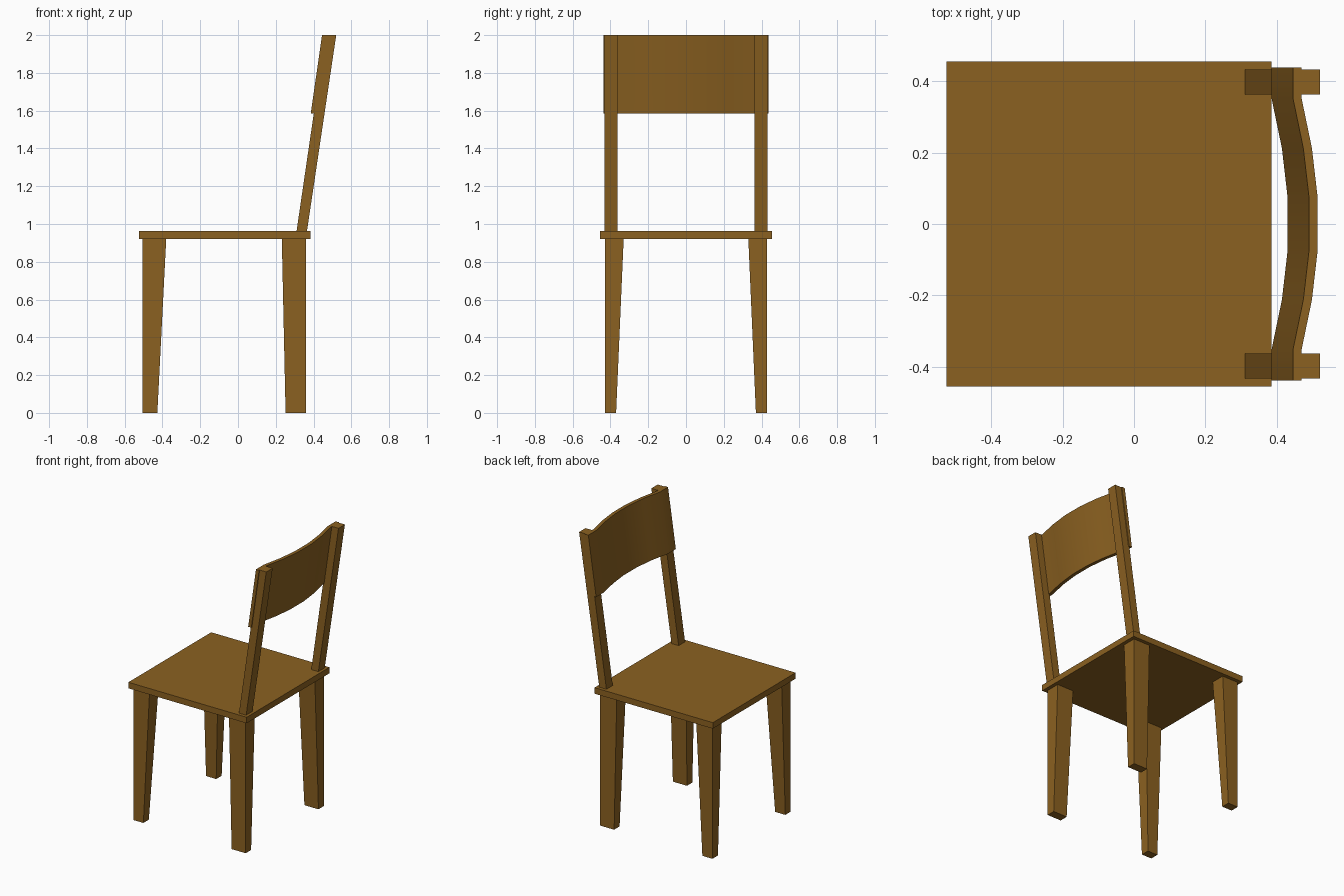
import bpy, math

if "Cube" in bpy.data.objects:
    bpy.data.objects.remove(bpy.data.objects["Cube"])

wood = bpy.data.materials.new("wood")
wood.diffuse_color = (0.26, 0.12, 0.015, 1)
wood.use_nodes = True
wood.node_tree.nodes["Principled BSDF"].inputs["Base Color"].default_value = wood.diffuse_color


def add_object(name, verts, faces):
    mesh = bpy.data.meshes.new(name)
    mesh.from_pydata(verts, [], faces)
    mesh.materials.append(wood)
    obj = bpy.data.objects.new(name, mesh)
    bpy.context.collection.objects.link(obj)
    return obj


def loft(name, bottom, top):
    """Closed solid between two counter-clockwise loops of equal length."""
    n = len(bottom)
    sides = [(i, (i + 1) % n, n + (i + 1) % n, n + i) for i in range(n)]
    return add_object(name, bottom + top,
                      [tuple(reversed(range(n))), tuple(range(n, 2 * n))] + sides)


def rect(x0, x1, y0, y1, z):
    return [(x0, y0, z), (x1, y0, z), (x1, y1, z), (x0, y1, z)]


def mirrored_pair(obj):
    mod = obj.modifiers.new("mirror", 'MIRROR')
    mod.use_axis = (False, True, False)
    return obj


# Seat board
loft("seat", rect(-0.525, 0.385, -0.455, 0.455, 0.92),
     rect(-0.525, 0.385, -0.455, 0.455, 0.962))

# Tapered legs, outer faces upright
mirrored_pair(loft("front_legs", rect(-0.505, -0.427, 0.37, 0.43, 0),
                   rect(-0.505, -0.38, 0.33, 0.43, 0.92)))
mirrored_pair(loft("rear_legs", rect(0.252, 0.36, 0.37, 0.43, 0),
                   rect(0.232, 0.36, 0.33, 0.43, 0.92)))

# Leaning back posts
mirrored_pair(loft("back_posts", rect(0.31, 0.365, 0.362, 0.432, 0.962),
                   rect(0.462, 0.52, 0.362, 0.432, 2)))

# Curved backrest: bowed strip in plan, sheared to follow the posts
half = [(0.0, 0.438), (0.0, 0.352), (0.029, 0.212), (0.045, 0.074)]
bow = [(x, -y) for x, y in half] + [(x, y) for x, y in reversed(half)]
top_z, low_z, thick = 2.0, 1.585, 0.024


def slat_loop(x, z):
    front = [(x + dx, y, z) for dx, y in bow]
    back = [(x + thick + dx, y, z) for dx, y in bow]
    return back + front[::-1]


n = 2 * len(bow)
verts = slat_loop(0.385, low_z) + slat_loop(0.445, top_z)
faces = [(i, (i + 1) % n, n + (i + 1) % n, n + i) for i in range(n)]
for i in range(len(bow) - 1):  # quad strips on the top and bottom edges
    a, b, c, d = i, i + 1, n - 2 - i, n - 1 - i
    faces += [(d, c, b, a), (n + a, n + b, n + c, n + d)]
slat = add_object("backrest", verts, faces)
bpy.context.view_layer.objects.active = slat
slat.select_set(True)
bpy.ops.object.shade_smooth_by_angle(angle=math.radians(30))
